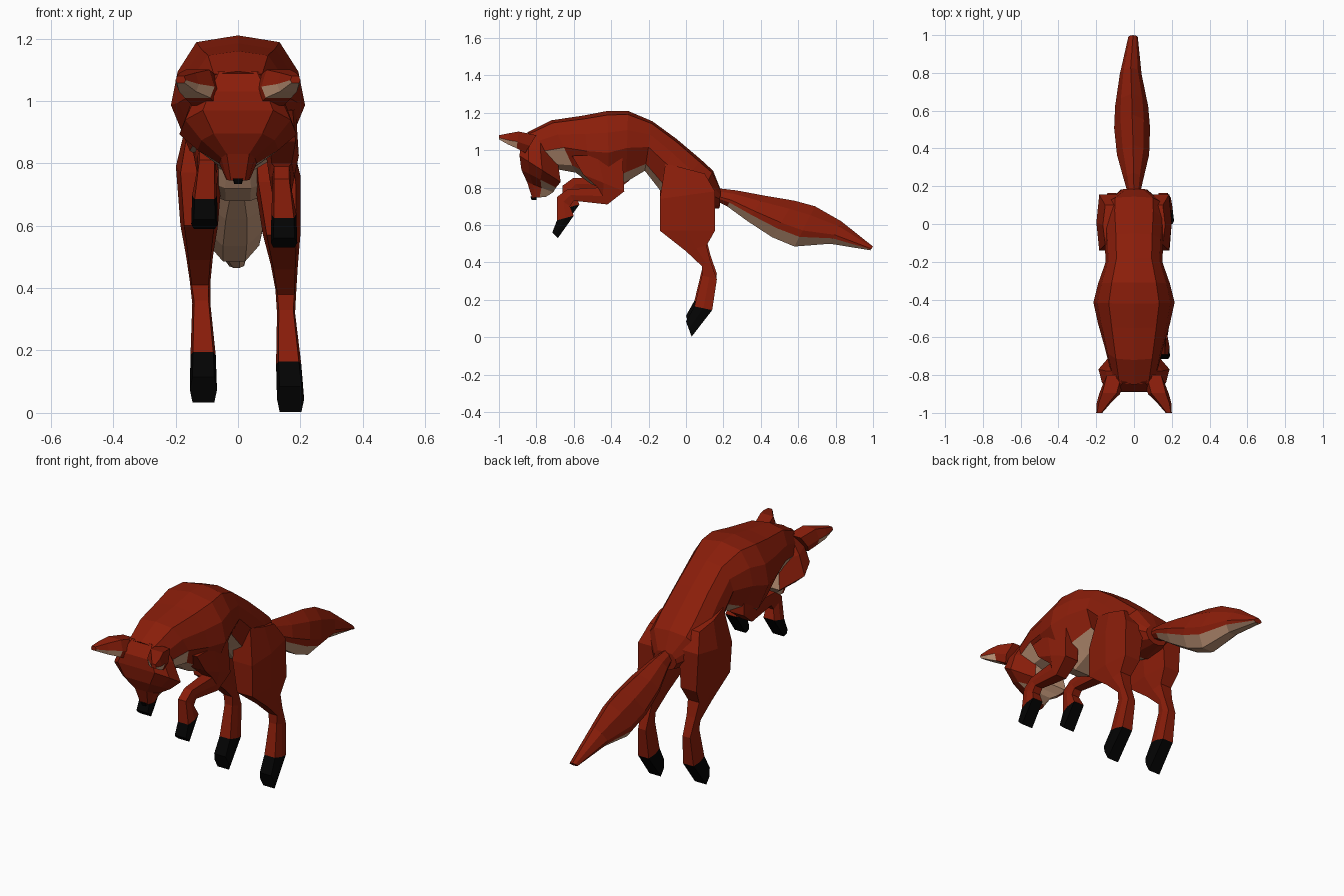
import bpy, bmesh

if "Cube" in bpy.data.objects:
    bpy.data.objects.remove(bpy.data.objects["Cube"])


def material(name, rgb):
    m = bpy.data.materials.new(name)
    m.diffuse_color = (*rgb, 1)
    m.use_nodes = True
    m.node_tree.nodes["Principled BSDF"].inputs["Base Color"].default_value = m.diffuse_color
    return m


MATS = [material("rust red", (0.255, 0.0125, 0.003)),
        material("warm beige", (0.58, 0.33, 0.205)),
        material("black", (0.001, 0.001, 0.001))]
RED, BEIGE, BLACK = 0, 1, 2


def loft(name, rings, profile, rule=lambda i, t: RED):
    """Skin rings (ay, az, by, bz, x0, x1) with a profile of (u, t):
    u = -1..1 across x0..x1, t = 0..1 from point a to point b.
    rule(ring index, mean t) picks the colour of each face."""
    bm = bmesh.new()
    loops = []
    for ay, az, by, bz, x0, x1 in rings:
        loops.append([bm.verts.new(((x0 + x1) / 2 + u * (x1 - x0) / 2,
                                    ay + (by - ay) * t, az + (bz - az) * t))
                      for u, t in profile])
    n = len(profile)
    for i in range(len(loops) - 1):
        a, b = loops[i], loops[i + 1]
        for j in range(n):
            k = (j + 1) % n
            f = bm.faces.new((a[j], a[k], b[k], b[j]))
            f.material_index = rule(i, (profile[j][1] + profile[k][1]) / 2)
    bm.faces.new(loops[0][::-1]).material_index = rule(0, 0)
    bm.faces.new(loops[-1]).material_index = rule(len(loops) - 2, 0)
    bmesh.ops.recalc_face_normals(bm, faces=bm.faces)
    me = bpy.data.meshes.new(name)
    bm.to_mesh(me)
    bm.free()
    for m in MATS:
        me.materials.append(m)
    ob = bpy.data.objects.new(name, me)
    bpy.context.collection.objects.link(ob)
    return ob


def sym(half):
    """Close a right-half profile by mirroring; centre points stay single."""
    return half + [(-u, t) for u, t in reversed(half) if u > 0]


def other_side(rings, dx=0, dy=0, dz=0, top=None):
    """Mirror a limb across x and shift it by a small pose difference.
    With top given, the sideways shift fades out towards that height."""
    out = []
    for a, b, c, d, x0, x1 in rings:
        s = dx * max(0, 1 - b / top) if top else dx
        out.append((a + dy, b + dz, c + dy, d + dz, s - x1, s - x0))
    return out


BODY = sym([(0, 0), (.62, .05), (.9, .27), (1, .52), (.72, .86), (.25, 1)])
HEAD = sym([(.6, 0), (.9, .22), (1, .55), (.55, 1)])
LEG = sym([(.8, 0), (1, .5), (.8, 1)])
TAIL = sym([(0, 0), (.65, .22), (1, .6), (.92, .76), (.4, 1)])
EAR = sym([(.7, 0), (1, .6), (.75, 1)])

# arched body with pale underside and throat
body = [(-.85, 1.095, -.70, .90, -.125, .125),
        (-.72, 1.16, -.59, .88, -.155, .155),
        (-.55, 1.185, -.51, .82, -.19, .19),
        (-.42, 1.21, -.41, .78, -.215, .215),
        (-.31, 1.21, -.32, .83, -.19, .19),
        (-.18, 1.155, -.22, .89, -.15, .15),
        (-.05, 1.06, -.15, .80, -.155, .155),
        (.08, .95, -.09, .72, -.165, .165),
        (.145, .89, .04, .68, -.16, .16),
        (.185, .79, .18, .69, -.07, .07)]
loft("body", body, BODY,
     lambda i, t: BEIGE if t > (.65 if i == 0 else .9) and i < 8 else RED)

# downward-pointing head, pale behind the muzzle and jaw
head = [(-.84, 1.095, -.73, 1.06, -.10, .10),
        (-.885, 1.03, -.69, .97, -.15, .15),
        (-.89, .97, -.67, .83, -.188, .188),
        (-.88, .895, -.695, .80, -.13, .13),
        (-.85, .83, -.71, .775, -.06, .06),
        (-.822, .745, -.75, .75, -.038, .038)]
loft("head", head, HEAD, lambda i, t: BEIGE if t > (.7 if i > 2 else .95) else RED)

# nose
nose = [(-.832, .752, -.80, .752, -.018, .018),
        (-.825, .733, -.80, .735, -.012, .012)]
loft("nose", nose, LEG, lambda i, t: BLACK)

# ears, thrust forward and outward, pale inside
ear = [(-.80, 1.08, -.86, .985, .05, .16),
       (-.895, 1.10, -.905, 1.01, .075, .185),
       (-.95, 1.09, -.95, 1.03, .125, .198),
       (-1.0, 1.08, -1.0, 1.058, .168, .2)]
ear_rule = lambda i, t: BEIGE if t > .75 and i > 0 else RED
loft("ear_right", ear, EAR, ear_rule)
loft("ear_left", other_side(ear), EAR, ear_rule)

# tail, pale below
tail = [(.14, .80, .16, .73, -.03, .03),
        (.27, .785, .22, .70, -.055, .05),
        (.42, .757, .33, .62, -.09, .08),
        (.58, .73, .46, .535, -.105, .085),
        (.69, .70, .58, .485, -.10, .075),
        (.83, .62, .77, .50, -.075, .04),
        (1.0, .485, .985, .465, -.03, .02)]
loft("tail", tail, TAIL, lambda i, t: BEIGE if t > .8 and i > 0 else RED)

# hind legs, black feet
hind = [(-.11, .93, .10, .875, .04, .165),
        (-.14, .74, .155, .78, .05, .2),
        (-.14, .57, .155, .57, .08, .2),
        (0, .46, .11, .49, .105, .192),
        (.085, .38, .13, .41, .12, .187),
        (.085, .33, .165, .31, .125, .183),
        (.045, .165, .14, .145, .122, .203),
        (0, .085, .03, .003, .125, .212)]
hind_rule = lambda i, t: BLACK if i == 6 else RED
loft("hind_leg_right", hind, LEG, hind_rule)
loft("hind_leg_left", other_side(hind, .065, 0, .03, .75), LEG, hind_rule)

# folded front legs, black paws
fore = [(-.61, .97, -.34, .98, .09, .185),
        (-.55, .87, -.33, .78, .09, .195),
        (-.47, .80, -.42, .71, .10, .18),
        (-.635, .79, -.60, .73, .11, .17),
        (-.69, .75, -.62, .70, .11, .17),
        (-.69, .625, -.60, .65, .107, .187),
        (-.715, .56, -.685, .53, .105, .19)]
fore_rule = lambda i, t: BLACK if i == 5 else RED
loft("front_leg_right", fore, LEG, fore_rule)
loft("front_leg_left", other_side(fore, .04, .03, .06), LEG, fore_rule)
